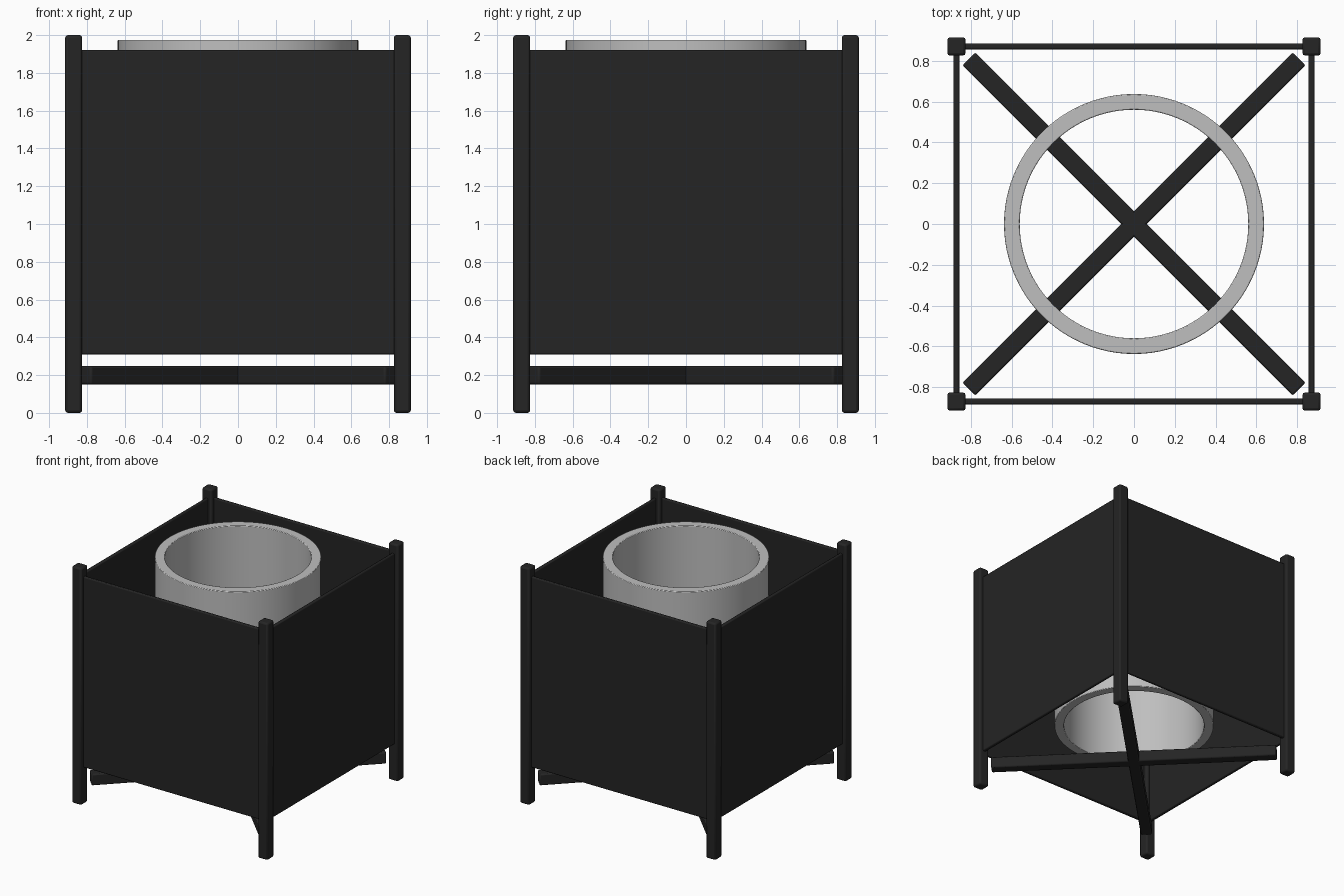
import bpy, math

cube = bpy.data.objects.get("Cube")
if cube:
    bpy.data.objects.remove(cube, do_unlink=True)


def material(name, colour):
    m = bpy.data.materials.new(name)
    m.use_nodes = True
    m.diffuse_color = (*colour, 1)
    bsdf = next(n for n in m.node_tree.nodes if n.type == 'BSDF_PRINCIPLED')
    bsdf.inputs["Base Color"].default_value = (*colour, 1)
    return m


black = material("black", (0.018, 0.018, 0.018))
grey = material("light grey", (0.52, 0.52, 0.52))


def finish(ob, name, mat, bevel):
    """Name, colour and soften the edges of the active object."""
    ob.name = ob.data.name = name
    ob.data.materials.append(mat)
    mod = ob.modifiers.new("edge_softening", 'BEVEL')
    mod.width = bevel
    mod.segments = 2
    mod.limit_method = 'ANGLE'
    mod.angle_limit = math.radians(40)
    bpy.ops.object.shade_smooth_by_angle(angle=math.radians(35))
    return ob


def box(name, centre, size, bevel, turn=0):
    bpy.ops.mesh.primitive_cube_add(size=1, location=centre)
    ob = bpy.context.object
    ob.scale = size
    bpy.ops.object.transform_apply(location=False, rotation=False, scale=True)
    ob.rotation_euler.z = turn
    return finish(ob, name, black, bevel)


EDGE = 0.87  # distance of posts and panels from the middle

# Corner posts
for sx, side in ((1, "left"), (-1, "right")):
    for sy, end in ((-1, "front"), (1, "back")):
        box(f"{end}_{side}_post", (sx * EDGE, sy * EDGE, 1), (0.09, 0.09, 2), 0.014)

# Side panels between the posts
for i, side in enumerate(("left", "back", "right", "front")):
    a = i * math.pi / 2
    box(f"{side}_panel", (EDGE * math.cos(a), EDGE * math.sin(a), 1.115),
        (0.028, 1.68, 1.61), 0.008, a)

# Crossed bars under the tube
for name, a in (("cross_bar_a", 45), ("cross_bar_b", -45)):
    box(name, (0, 0, 0.2), (2.29, 0.09, 0.097), 0.01, math.radians(a))

# Open tube: a ring profile swept around the middle
OUTER, INNER, LOW, HIGH, N = 0.637, 0.56, 0.5, 1.975, 96
profile = [(OUTER, LOW), (OUTER, HIGH), (INNER, HIGH), (INNER, LOW)]
verts = [(r * math.cos(2 * math.pi * i / N), r * math.sin(2 * math.pi * i / N), z)
         for i in range(N) for r, z in profile]
faces = [(4 * i + j, 4 * ((i + 1) % N) + j,
          4 * ((i + 1) % N) + (j + 1) % 4, 4 * i + (j + 1) % 4)
         for i in range(N) for j in range(4)]
mesh = bpy.data.meshes.new("tube")
mesh.from_pydata(verts, [], faces)
tube = bpy.data.objects.new("tube", mesh)
bpy.context.collection.objects.link(tube)
bpy.ops.object.select_all(action='DESELECT')
tube.select_set(True)
bpy.context.view_layer.objects.active = tube
finish(tube, "tube", grey, 0.005)
